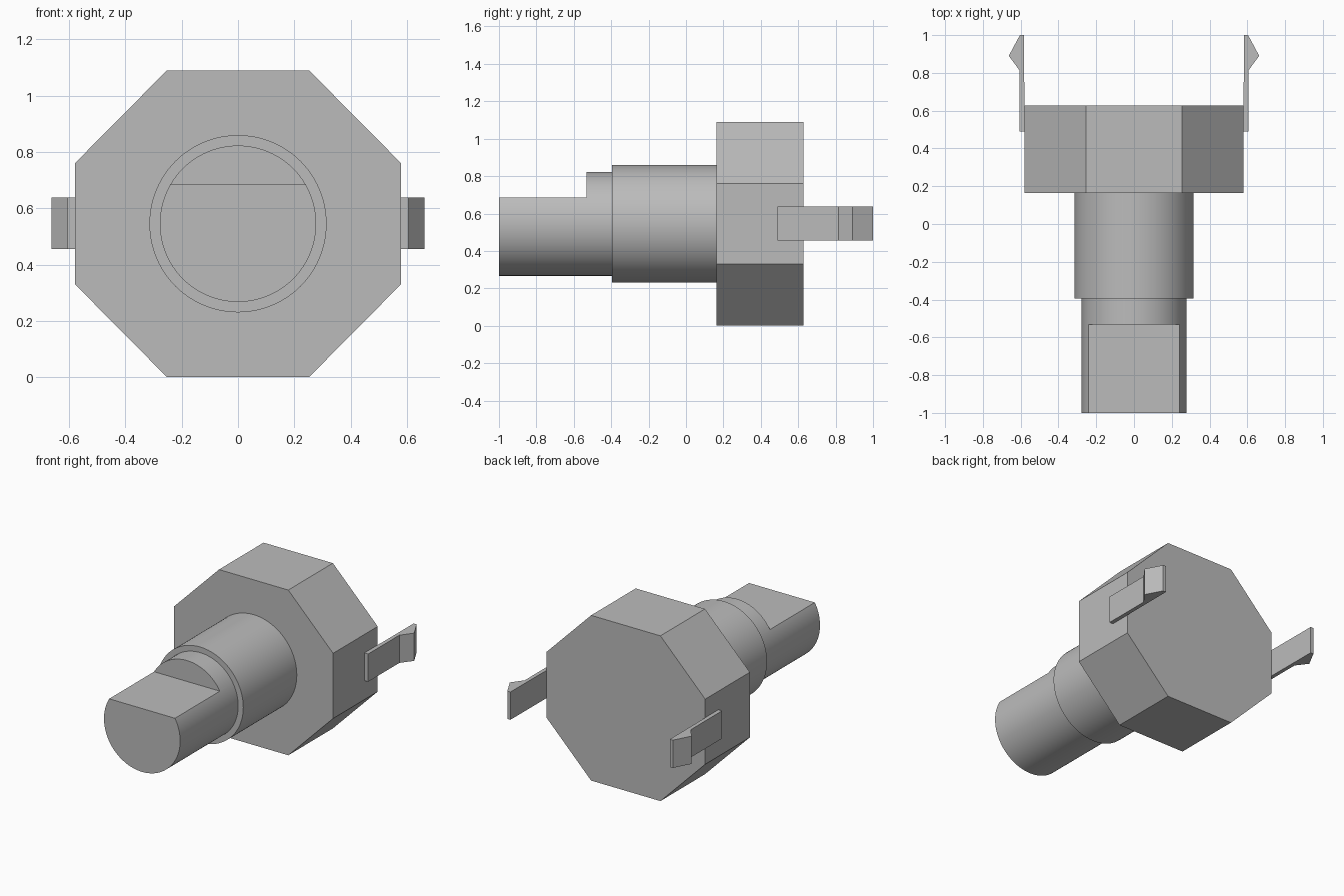
import bpy, bmesh, math
from mathutils import Vector

if "Cube" in bpy.data.objects:
    bpy.data.objects.remove(bpy.data.objects["Cube"], do_unlink=True)

GREY = (0.5, 0.5, 0.5, 1.0)
mat = bpy.data.materials.new("plain grey")
mat.use_nodes = True
mat.diffuse_color = GREY
mat.node_tree.nodes["Principled BSDF"].inputs["Base Color"].default_value = GREY

AXIS_Z = 0.545


def prism(name, points, along):
    """Extrude a closed loop of 3D points along a vector into a solid."""
    bm = bmesh.new()
    face = bm.faces.new([bm.verts.new(p) for p in points])
    ext = bmesh.ops.extrude_face_region(bm, geom=[face])
    moved = [g for g in ext["geom"] if isinstance(g, bmesh.types.BMVert)]
    bmesh.ops.translate(bm, verts=moved, vec=Vector(along))
    bmesh.ops.recalc_face_normals(bm, faces=bm.faces)
    mesh = bpy.data.meshes.new(name)
    bm.to_mesh(mesh)
    bm.free()
    mesh.materials.append(mat)
    obj = bpy.data.objects.new(name, mesh)
    bpy.context.collection.objects.link(obj)
    return obj


def activate(obj):
    bpy.ops.object.select_all(action="DESELECT")
    obj.select_set(True)
    bpy.context.view_layer.objects.active = obj


def rod(name, radius, front, back, sides=96):
    ring = [(radius * math.cos(math.tau * i / sides), front,
             AXIS_Z + radius * math.sin(math.tau * i / sides)) for i in range(sides)]
    return prism(name, ring, (0, back - front, 0))


# Octagonal housing
quarter = [(0.58, 0.215), (0.253, 0.545)]
loop = (quarter + [(-x, z) for x, z in reversed(quarter)]
        + [(-x, -z) for x, z in quarter] + [(x, -z) for x, z in reversed(quarter)])
prism("housing", [(x, 0.163, AXIS_Z + z) for x, z in loop], (0, 0.465, 0))

# Round collar and shaft
collar = rod("collar", 0.315, -0.395, 0.163)
shaft = rod("shaft", 0.278, -1.0, -0.395)

# Flat cut on top of the shaft end
cutter = prism("flat_cutter", [(-0.5, -1.2, 0.685), (0.5, -1.2, 0.685),
                               (0.5, -0.532, 0.685), (-0.5, -0.532, 0.685)], (0, 0, 0.5))
cutter.hide_render = True
cut = shaft.modifiers.new("flat", "BOOLEAN")
cut.operation = "DIFFERENCE"
cut.solver = "EXACT"
cut.object = cutter
activate(shaft)
bpy.ops.object.modifier_apply(modifier="flat")
bpy.data.objects.remove(cutter, do_unlink=True)

for obj in (collar, shaft):
    activate(obj)
    bpy.ops.object.shade_smooth_by_angle(angle=math.radians(30))

# Barbed side clips
clip = [(0.58, 0.49), (0.607, 0.49), (0.607, 0.815), (0.663, 0.89), (0.604, 1.0), (0.582, 1.0)]
for side, name in ((1, "left_clip"), (-1, "right_clip")):
    prism(name, [(side * x, y, 0.455) for x, y in clip], (0, 0, 0.183))
